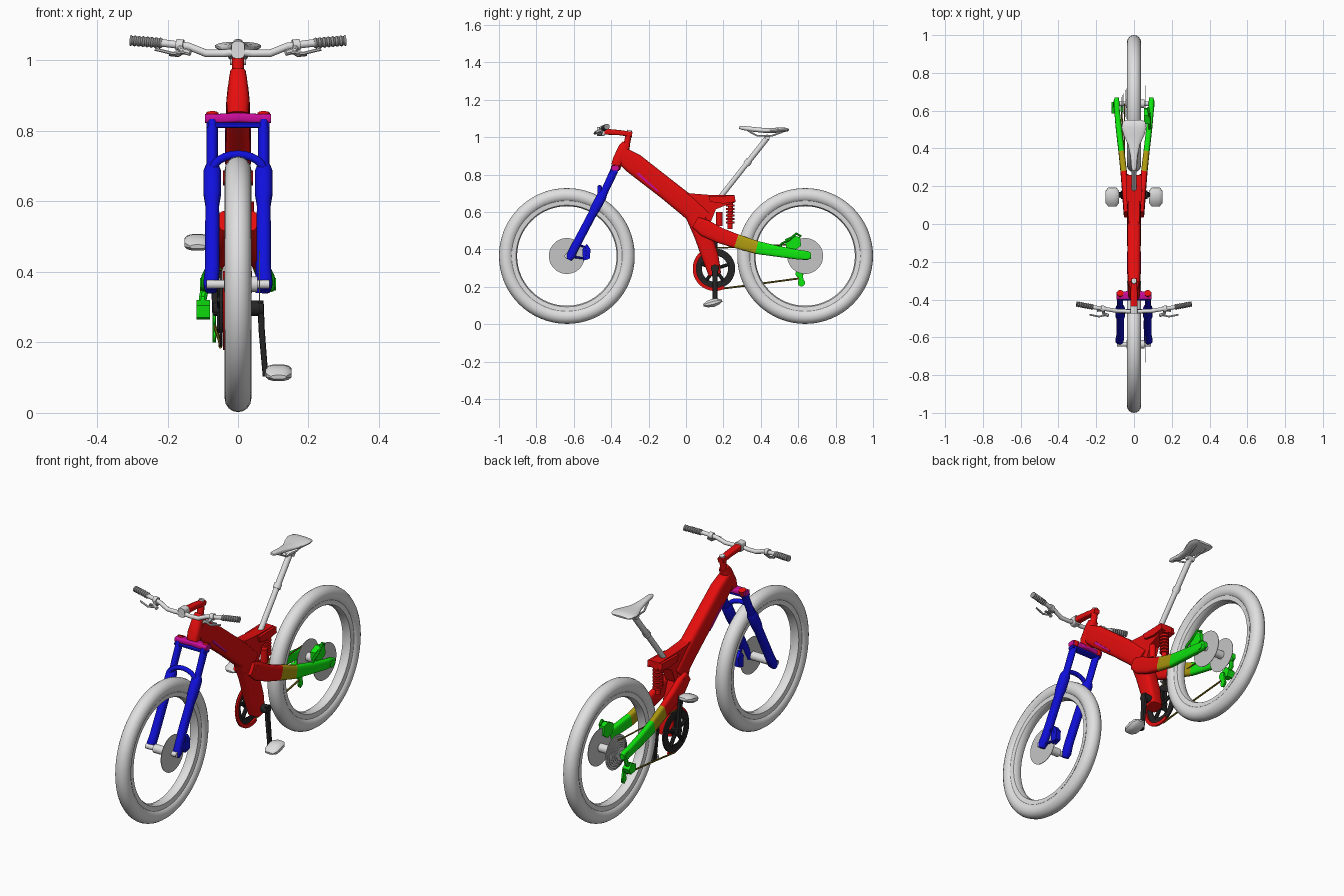
import bpy, bmesh, math
from mathutils import Vector as V


def material(name, rgb):
    m = bpy.data.materials.new(name)
    m.diffuse_color = (*rgb, 1)
    return m


RED = material("red", (.78, .004, .004))
BLUE = material("blue", (.005, .005, .72))
GREEN = material("green", (.005, .85, .005))
MAGENTA = material("magenta", (.6, .004, .32))
OLIVE = material("olive", (.42, .32, .005))
WHITE = material("light grey", (.74, .74, .74))
DISC = material("disc grey", (.56, .56, .56))
GRIP = material("grip grey", (.3, .3, .3))
BLACK = material("black", (.018, .018, .018))
CHAIN = material("chain brown", (.2, .15, .01))


def finish(name, bm, mats):
    bmesh.ops.recalc_face_normals(bm, faces=bm.faces)
    me = bpy.data.meshes.new(name)
    bm.to_mesh(me)
    bm.free()
    for m in mats if isinstance(mats, tuple) else (mats,):
        me.materials.append(m)
    ob = bpy.data.objects.new(name, me)
    bpy.context.collection.objects.link(ob)
    return ob


def loft(name, pts, mat, n=16, p=2.0, ref=(1, 0, 0)):
    """Sweep a superellipse; each point is x, y, z, half width along ref, half height."""
    bm, rings = bmesh.new(), []
    pos = [V(q[:3]) for q in pts]
    for i, q in enumerate(pts):
        t = (pos[min(i + 1, len(pos) - 1)] - pos[max(i - 1, 0)]).normalized()
        side = V(ref)
        side = (side - t * side.dot(t)).normalized()
        up = side.cross(t)
        ring = []
        for k in range(n):
            a = 2 * math.pi * (k + .5) / n
            c, s = math.cos(a), math.sin(a)
            c = math.copysign(abs(c) ** (2 / p), c)
            s = math.copysign(abs(s) ** (2 / p), s)
            ring.append(bm.verts.new(pos[i] + side * c * q[3] + up * s * q[4]))
        rings.append(ring)
    for a, b in zip(rings, rings[1:]):
        for k in range(n):
            bm.faces.new((a[k], a[(k + 1) % n], b[(k + 1) % n], b[k]))
    bm.faces.new(rings[0])
    bm.faces.new(rings[-1])
    return finish(name, bm, mat)


def rod(name, path, r, mat, n=12):
    d = V(path[-1]) - V(path[0])
    ref = (0, 1, 0) if abs(d.x) > .7 * d.length else (1, 0, 0)
    return loft(name, [(*q, r, r) for q in path], mat, n, 2, ref)


def lathe(name, y, z, profile, mat, n=64, a0=0, a1=2 * math.pi):
    """Spin a closed (radius, x) outline about an axle along x."""
    bm, m = bmesh.new(), len(profile)
    full = a1 - a0 > 6.28
    rings = []
    for i in range(n if full else n + 1):
        a = a0 + (a1 - a0) * i / n
        rings.append([bm.verts.new((x, y + r * math.cos(a), z + r * math.sin(a))) for r, x in profile])
    for i in range(n):
        a, b = rings[i], rings[(i + 1) % len(rings)]
        for k in range(m):
            bm.faces.new((a[k], a[(k + 1) % m], b[(k + 1) % m], b[k]))
    if not full:
        bm.faces.new(rings[0])
        bm.faces.new(rings[-1])
    return finish(name, bm, mat)


def slab(name, outline, x0, x1, mat):
    """Extrude a (y, z) outline between two x positions."""
    bm = bmesh.new()
    f = bm.faces.new([bm.verts.new((x0, y, z)) for y, z in outline])
    g = bmesh.ops.extrude_face_region(bm, geom=[f])
    bmesh.ops.translate(bm, vec=(x1 - x0, 0, 0), verts=[v for v in g["geom"] if isinstance(v, bmesh.types.BMVert)])
    return finish(name, bm, mat)


# Wheels: tyre, rim, hub and brake disc
HUB = .637
ZC = .365
for end, y in (("front", -HUB), ("rear", HUB)):
    tyre = [(.324 + .039 * math.cos(k * math.pi / 8), .038 * math.sin(k * math.pi / 8)) for k in range(16)]
    lathe(end + "_tyre", y, ZC, tyre, WHITE)
    lathe(end + "_rim", y, ZC, [(.296, -.027), (.272, -.024), (.266, -.012), (.266, .012), (.272, .024), (.296, .027)], WHITE)
    rod(end + "_axle", [(-.09, y, ZC), (.09, y, ZC)], .013, WHITE)
    rod(end + "_hub", [(-.04, y, ZC), (.055, y, ZC)], .022, WHITE, 20)
    rod(end + "_brake_disc", [(.060, y, ZC), (.063, y, ZC)], .096, DISC, 40)
for i in range(7):
    x = -.036 - .0045 * i
    rod("cassette_cog", [(x, HUB, ZC), (x - .002, HUB, ZC)], .09 - .009 * i, DISC, 32)

# Fork
for s in (-1, 1):
    x = s * .073
    loft("fork_lower", [(x * 1.05, -.627, .345, .016, .014), (x * 1.05, -.617, .365, .022, .024),
                        (x, -.595, .41, .021, .023), (x, -.50, .59, .02, .023), (x, -.485, .62, .025, .027),
                        (x, -.45, .685, .025, .027), (x, -.44, .70, .019, .021)], BLUE, 16, 2.4)
    loft("fork_stanchion", [(x, -.445, .69, .016, .02), (x, -.382, .825, .016, .022)], BLUE)
    rod("fork_cap", [(x, -.376, .825), (x, -.366, .85)], .018, RED)
rod("fork_arch", [(.074 * math.cos(a), -.462, .683 + .05 * math.sin(a)) for a in
                  [math.pi * k / 12 for k in range(13)]], .012, BLUE)
loft("fork_crown", [(-.093, -.379, .835, .02, .013), (-.05, -.379, .835, .022, .014), (0, -.375, .838, .026, .014),
                    (.05, -.379, .835, .022, .014), (.093, -.379, .835, .02, .013)], MAGENTA, 16, 4, (0, 1, 0))
loft("crown_lower", [(-.09, -.385, .816, .02, .008), (.09, -.385, .816, .02, .008)], BLUE, 12, 4, (0, 1, 0))

# Main frame
loft("head_tube", [(0, -.318, .968, .022, .022), (0, -.33, .945, .026, .03), (0, -.36, .88, .033, .032),
                   (0, -.375, .845, .03, .026)], RED, 16, 3)
loft("down_tube", [(0, -.345, .905, .03, .045), (0, -.28, .86, .034, .057), (0, -.1, .72, .036, .056),
                   (0, .0, .64, .036, .058), (0, .09, .56, .036, .055)], RED, 20, 4)
slab("seat_mount", [(-.02, .71), (.02, .70), (.12, .692), (.26, .69), (.26, .655), (.16, .615),
                    (.13, .54), (.02, .53)], -.028, .028, RED)
loft("motor_leg", [(0, .045, .60, .036, .055), (0, .09, .48, .038, .048), (0, .13, .36, .04, .045),
                   (0, .155, .265, .036, .034)], RED, 16, 4)
for s in (-1, 1):
    slab("under_stripe", [(-.265, .803), (-.15, .706), (-.145, .712), (-.255, .812)], s * .034, s * .0375, MAGENTA)
    slab("rocker_link", [(.12, .685), (.26, .688), (.265, .655), (.2, .645), (.13, .655)], s * .028, s * .042, RED)

# Rear shock with spring rings
rod("shock_body", [(0, .238, .68), (0, .235, .51)], .014, RED)
for i in range(7):
    rod("shock_coil", [(0, .237, .54 + .018 * i), (0, .237, .55 + .018 * i)], .024, RED, 16)
rod("shock_reservoir", [(.028, .178, .525), (.028, .178, .60)], .018, RED, 16)

# Swingarm, coloured red, olive and green along its length
for s in (-1, 1):
    arm = [(.036, .05, .545, .018, .032), (.04, .1, .515, .018, .046), (.046, .18, .475, .018, .042),
           (.054, .27, .444, .017, .038), (.066, .38, .41, .016, .035), (.08, .5, .388, .016, .029),
           (.09, .6, .372, .015, .026), (.092, .65, .367, .014, .024), (.092, .668, .366, .012, .015)]
    ob = loft("swingarm", [(s * q[0], *q[1:]) for q in arm], (RED, OLIVE, GREEN), 16, 3.5)
    for f in ob.data.polygons:
        f.material_index = 0 if f.center.y < .27 else 1 if f.center.y < .38 else 2
    rod("dropout_nut", [(s * .09, HUB, ZC), (s * .108, HUB, ZC)], .018, GREEN, 16)
rod("swingarm_pivot", [(-.056, .09, .53), (.056, .09, .53)], .022, RED, 16)

# Brake calipers
slab("rear_caliper", [(.535, .41), (.53, .455), (.575, .475), (.61, .465), (.615, .42), (.58, .395)], .052, .082, GREEN)
rod("rear_caliper_hose", [(.082, .5, .40), (.084, .51, .43), (.084, .55, .45), (.08, .59, .485), (.074, .615, .47)], .007, GREEN, 8)
slab("front_caliper", [(-.55, .34), (-.555, .40), (-.53, .43), (-.51, .40), (-.515, .35)], .05, .078, BLUE)
rod("caliper_bracket", [(.072, -.585, .43), (.072, -.535, .41), (.072, -.53, .35), (.072, -.60, .36)], .007, BLUE, 8)

# Derailleur
rod("derailleur_hanger", [(-.092, .645, .365), (-.1, .64, .325), (-.1, .605, .29)], .012, GREEN, 8)
slab("derailleur_body", [(.59, .27), (.585, .305), (.62, .32), (.645, .295), (.63, .265)], -.118, -.08, GREEN)
slab("derailleur_cage", [(.595, .29), (.62, .285), (.632, .22), (.615, .2), (.605, .225)], -.072, -.062, GREEN)
for y, z in ((.605, .27), (.617, .222)):
    rod("jockey_wheel", [(-.064, y, z), (-.07, y, z)], .02, GREEN, 12)

# Chainring, guard, cranks, pedals and chain
CY, CZ = .155, .297
lathe("chainring", CY, CZ, [(.07, -.052), (.108, -.052), (.108, -.044), (.07, -.044)], BLACK, 40)
lathe("chain_guard", CY, CZ, [(.1, -.043), (.119, -.043), (.119, -.034), (.1, -.034)], RED, 30, math.pi * .65, math.pi * 1.65)
for k in range(5):
    a = 2 * math.pi * k / 5 + .3
    rod("chainring_spider", [(-.05, CY, CZ), (-.05, CY + .08 * math.cos(a), CZ + .08 * math.sin(a))], .01, BLACK, 8)
rod("crank_axle", [(-.07, CY, CZ), (.072, CY, CZ)], .022, BLACK, 16)
for s in (-1, 1):
    z = CZ - s * .185
    loft("crank_arm", [(s * .064, CY, CZ + s * .018, .009, .018), (s * .067, CY, CZ - s * .06, .009, .014),
                       (s * .078, CY, z - s * .008, .008, .013)], BLACK, 12, 4)
    loft("pedal", [(s * .115, CY - .012 + dy, z + .002 + dy * .25, w, h) for dy, w, h in
                   ((-.05, .022, .006), (-.03, .037, .017), (0, .038, .023), (.03, .037, .017), (.05, .022, .006))], WHITE, 12, 2.6)
rod("chain_lower", [(-.05, CY + .01, CZ - .11), (-.052, .3, .204), (-.066, .605, .245)], .005, CHAIN, 6)
rod("chain_upper", [(-.05, CY, CZ + .11), (-.05, HUB, ZC + .065)], .004, CHAIN, 6)

# Seat post and saddle
rod("seat_post", [(0, .18, .675), (0, .33, .865)], .014, WHITE, 16)
rod("seat_post_collar", [(0, .322, .855), (0, .338, .875)], .019, WHITE, 16)
rod("seat_post_upper", [(0, .33, .865), (0, .435, .997)], .015, WHITE, 16)
rod("saddle_clamp", [(-.022, .435, 1.0), (.022, .435, 1.0)], .014, WHITE, 12)
for s in (-1, 1):
    rod("saddle_rail", [(s * .01, .33, 1.035), (s * .02, .38, 1.008), (s * .022, .46, 1.008), (s * .03, .52, 1.03)], .005, WHITE, 8)
loft("saddle", [(0, .283, 1.052, .009, .006), (0, .30, 1.05, .014, .011), (0, .36, 1.042, .019, .013),
                (0, .42, 1.036, .032, .013), (0, .47, 1.036, .055, .014), (0, .51, 1.04, .066, .013),
                (0, .54, 1.04, .06, .01), (0, .55, 1.038, .045, .005)], WHITE, 20, 2.4)

# Stem and handlebar
loft("stem_post", [(0, -.318, .955, .017, .017), (0, -.303, 1.03, .017, .017)], RED)
loft("stem", [(0, -.288, 1.015, .016, .014), (0, -.36, 1.025, .018, .014), (0, -.44, 1.03, .019, .016)], RED, 16, 4)
loft("stem_clamp", [(0, -.435, 1.03, .02, .024), (0, -.475, 1.03, .019, .024)], WHITE, 16, 4)
rod("steering_cap", [(0, -.304, 1.028), (0, -.302, 1.038)], .014, WHITE)
for s in (-1, 1):
    rod("handlebar", [(0, -.462, 1.025), (s * .04, -.462, 1.02), (s * .09, -.46, 1.02), (s * .14, -.452, 1.04),
                      (s * .2, -.443, 1.048), (s * .3, -.425, 1.056)], .011, WHITE)
    loft("grip", [(s * (.215 + .006 * i), -.44 + .0011 * i, 1.049 + .0005 * i, r, r) for i in range(16)
                  for r in [.016 if i % 2 else .0125]], GRIP, 12, 2, (0, 1, 0))
    rod("lever_clamp", [(s * .155, -.45, 1.043), (s * .175, -.447, 1.045)], .017, WHITE)
    rod("lever_body", [(s * .165, -.45, 1.04), (s * .16, -.475, 1.028), (s * .135, -.485, 1.022)], .009, WHITE, 8)
    rod("lever_blade", [(s * .15, -.482, 1.024), (s * .185, -.49, 1.02), (s * .235, -.48, 1.032)], .005, WHITE, 8)
    rod("shifter", [(s * .145, -.45, 1.03), (s * .17, -.455, 1.015), (s * .195, -.46, 1.018)], .006, GRIP, 8)

# Smooth shading with sharp edges kept
for ob in bpy.context.scene.objects:
    ob.select_set(True)
    bpy.context.view_layer.objects.active = ob
bpy.ops.object.shade_smooth_by_angle(angle=math.radians(38))
